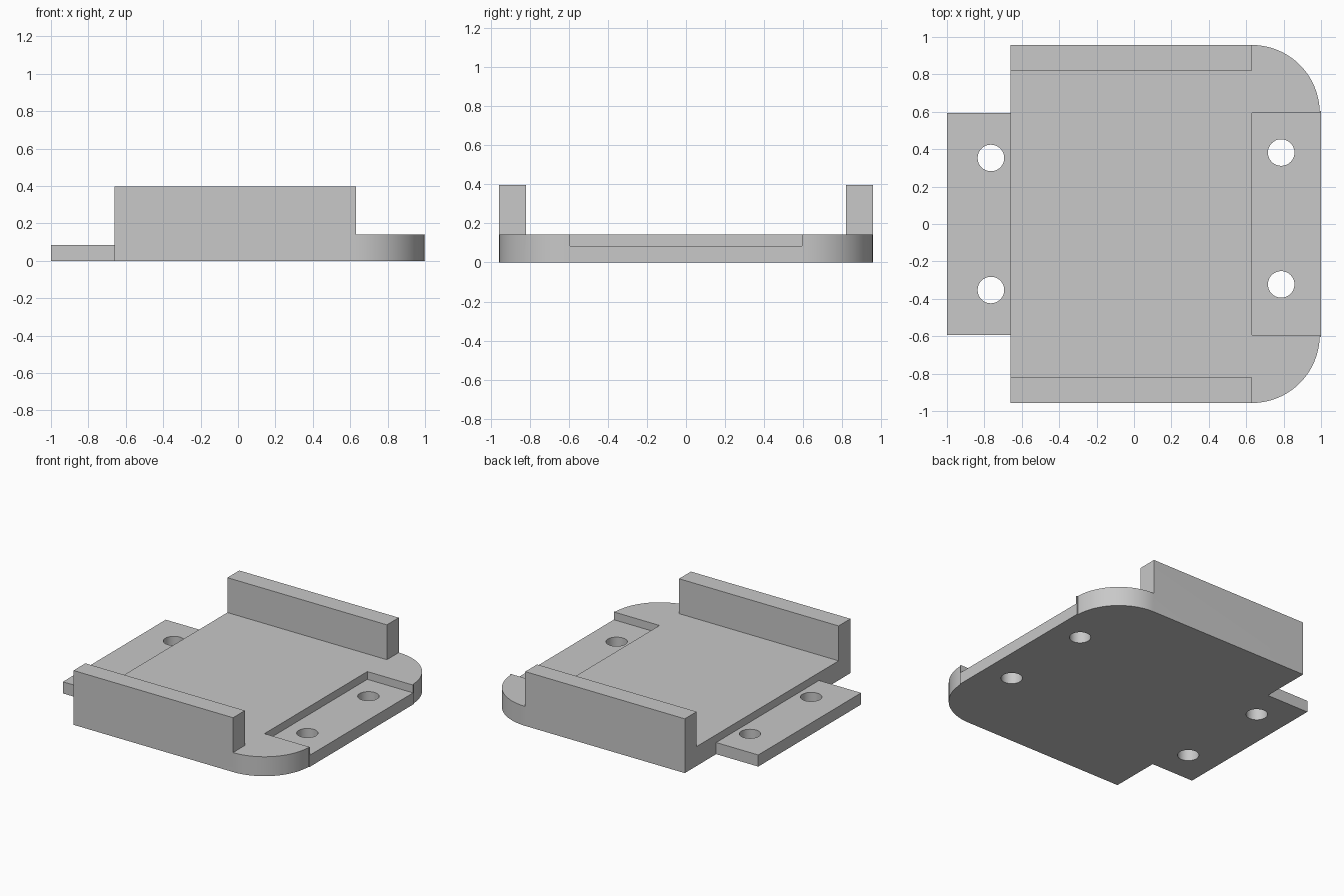
import bpy, bmesh
from math import sin, cos, pi, radians

cube = bpy.data.objects.get("Cube")
if cube:
    bpy.data.objects.remove(cube, do_unlink=True)

# Main dimensions
BACK, STEP, HALF_Y, TAB_Y = -0.66, 0.63, 0.957, 0.594
TAB_Z, FLOOR_Z, WALL_Z, WALL_IN = 0.085, 0.142, 0.397, 0.82
FAR = 1.5

grey = bpy.data.materials.new("plain grey")
grey.use_nodes = True
colour = (0.58, 0.58, 0.58, 1)
grey.diffuse_color = colour
grey.node_tree.nodes["Principled BSDF"].inputs["Base Color"].default_value = colour


def prism(name, outline, z0, z1):
    """Extrude a counter-clockwise outline from z0 up to z1."""
    bm = bmesh.new()
    base = bm.faces.new([bm.verts.new((x, y, z0)) for x, y in outline])
    top = bmesh.ops.extrude_face_region(bm, geom=[base])["geom"]
    verts = [v for v in top if isinstance(v, bmesh.types.BMVert)]
    bmesh.ops.translate(bm, vec=(0, 0, z1 - z0), verts=verts)
    bmesh.ops.recalc_face_normals(bm, faces=bm.faces)
    mesh = bpy.data.meshes.new(name)
    bm.to_mesh(mesh)
    bm.free()
    mesh.materials.append(grey)
    obj = bpy.data.objects.new(name, mesh)
    bpy.context.collection.objects.link(obj)
    return obj


def box(name, x0, x1, half_y, z0, z1):
    return prism(name, [(x0, -half_y), (x1, -half_y), (x1, half_y), (x0, half_y)], z0, z1)


def circle(x, y, r, n=48):
    return [(x + r * cos(2 * pi * i / n), y + r * sin(2 * pi * i / n)) for i in range(n)]


# Tray outline: tab on one end, rounded corners on the other
radius = HALF_Y - TAB_Y
lip = TAB_Y + 0.01
arc = [(STEP + radius * cos(a), TAB_Y + radius * sin(a))
       for a in [pi / 2 * i / 24 for i in range(1, 25)]]
half = [(1, lip), (STEP + radius, lip)] + [p for p in arc if p[1] > lip + 0.005]
if half[-1][0] > STEP + 0.001:
    half.append((STEP, HALF_Y))
half += [(BACK, HALF_Y), (BACK, TAB_Y), (-1, TAB_Y)]
outline = half + [(x, -y) for x, y in reversed(half)]
tray = prism("mounting_tray", outline, 0, WALL_Z)

# Material removed above the tab, between the walls, at the rounded end and in the pocket
cutters = [
    box("tab_cutter", -FAR, BACK, FAR, TAB_Z, 1),
    box("channel_cutter", -FAR, FAR, WALL_IN, FLOOR_Z, 1),
    box("end_cutter", STEP, FAR, FAR, FLOOR_Z, 1),
    box("pocket_cutter", STEP, FAR, TAB_Y, TAB_Z, 1),
]
# Screw holes
for x, y in [(-0.765, 0.353), (-0.765, -0.353), (0.787, 0.382), (0.787, -0.323)]:
    cutters.append(prism("hole_cutter", circle(x, y, 0.071), -1, 1))

bpy.ops.object.select_all(action='DESELECT')
bpy.context.view_layer.objects.active = tray
tray.select_set(True)
for cutter in cutters:
    cutter.hide_render = True
    mod = tray.modifiers.new("cut", 'BOOLEAN')
    mod.operation, mod.solver, mod.object = 'DIFFERENCE', 'EXACT', cutter
    bpy.ops.object.modifier_apply(modifier=mod.name)
    bpy.data.objects.remove(cutter, do_unlink=True)

bpy.ops.object.shade_smooth_by_angle(angle=radians(30))
